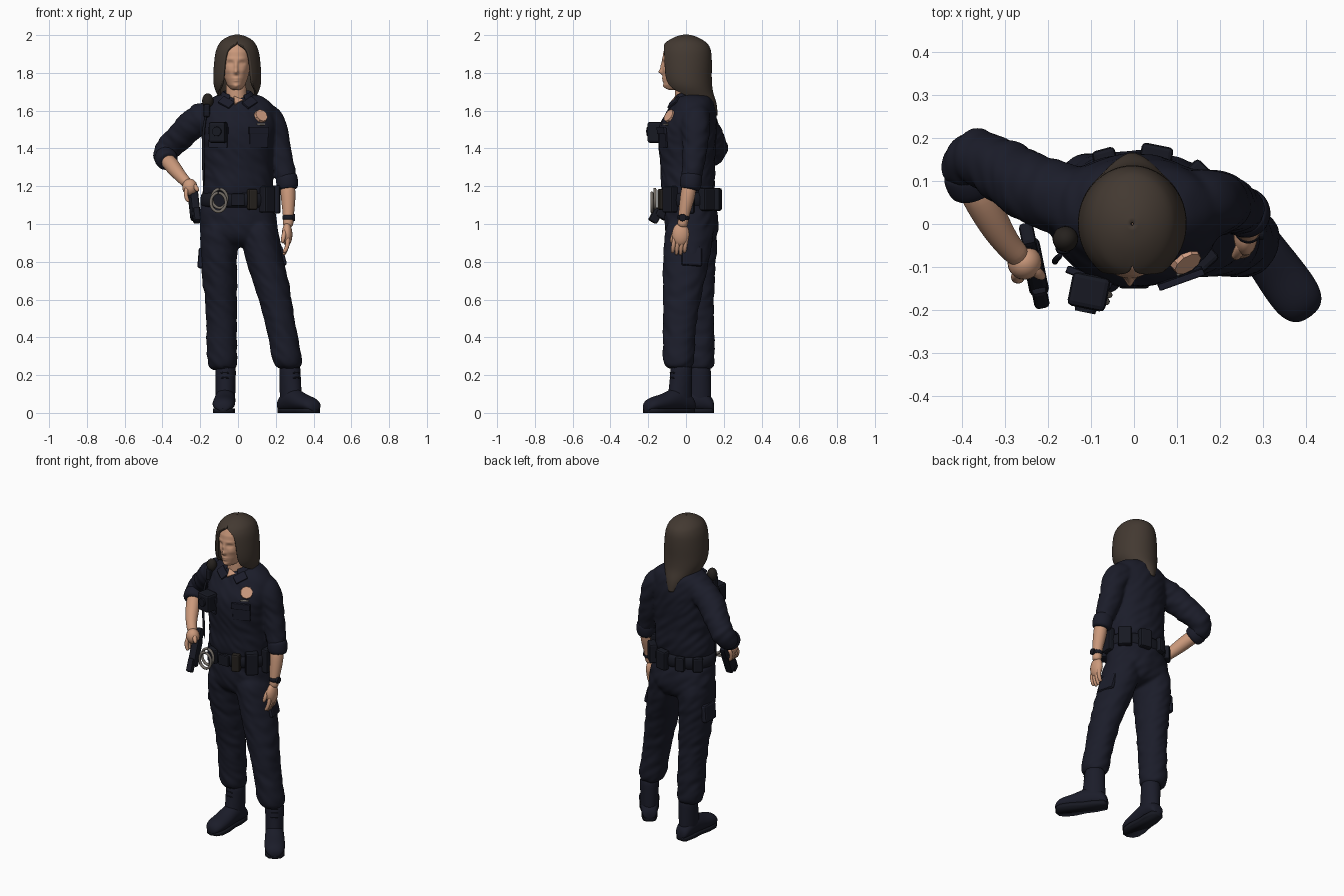
import bpy, bmesh, math
from mathutils import Vector, Matrix, noise
from math import sin, cos, pi, radians

def material(name, *rgb):
    m = bpy.data.materials.new(name)
    m.diffuse_color = (*rgb, 1)
    return m

NAVY = material("navy cloth", 0.0108, 0.0118, 0.0225)
BLACK = material("black gear", 0.0085, 0.0095, 0.016)
BELT = material("dark brown leather", 0.019, 0.0155, 0.013)
SKIN = material("skin", 0.60, 0.32, 0.20)
HAIR = material("brown hair", 0.056, 0.041, 0.031)
METAL = material("dull metal", 0.17, 0.15, 0.13)
COPPER = material("copper badge", 0.66, 0.35, 0.23)
turn = lambda a, axis: Matrix.Rotation(a, 4, axis)

def finish(name, bm, mat, smooth=True, sub=0, at=Matrix()):
    bm.transform(at)
    bmesh.ops.recalc_face_normals(bm, faces=bm.faces)
    me = bpy.data.meshes.new(name)
    bm.to_mesh(me)
    bm.free()
    me.polygons.foreach_set("use_smooth", [smooth] * len(me.polygons))
    me.materials.append(mat)
    ob = bpy.data.objects.new(name, me)
    bpy.context.collection.objects.link(ob)
    if sub:
        ob.modifiers.new("subdivide", 'SUBSURF').levels = sub
    return ob

def skin(name, rings, mat, sub=2, closed=True):
    """Bridge rings of points; closed rings get end caps."""
    bm = bmesh.new()
    rows = [[bm.verts.new(p) for p in r] for r in rings]
    n = len(rows[0])
    for a, b in zip(rows, rows[1:]):
        for i in range(n if closed else n - 1):
            j = (i + 1) % n
            bm.faces.new((a[i], a[j], b[j], b[i]))
    if closed:
        bm.faces.new(rows[0])
        bm.faces.new(rows[-1])
    else:
        bmesh.ops.remove_doubles(bm, verts=bm.verts, dist=0.0005)
    return finish(name, bm, mat, True, sub)

def loft(name, rings, mat, n=20, sub=2):
    """Stack of level ovals: (cx, cy, z, rx, ry)."""
    ts = [2 * pi * i / n for i in range(n)]
    return skin(name, [[(cx + rx * sin(t), cy - ry * cos(t), z) for t in ts] for cx, cy, z, rx, ry in rings], mat, sub)

def tube(name, pts, mat, n=12, sub=1):
    """Round limb through (x, y, z, radius)."""
    ps, u, rings = [Vector(p[:3]) for p in pts], None, []
    for i, p in enumerate(ps):
        t = (ps[min(i + 1, len(ps) - 1)] - ps[max(i - 1, 0)]).normalized()
        u = (t.orthogonal() if u is None else u - t * u.dot(t)).normalized()
        rings.append([p + pts[i][3] * (u * cos(k * 2 * pi / n) + t.cross(u) * sin(k * 2 * pi / n)) for k in range(n)])
    return skin(name, rings, mat, sub)

def ball(name, loc, size, mat):
    bm = bmesh.new()
    bmesh.ops.create_uvsphere(bm, u_segments=20, v_segments=12, radius=1)
    return finish(name, bm, mat, at=Matrix.Translation(loc) @ Matrix.Diagonal((*size, 1)))

def box(name, loc, size, mat, rot=Matrix(), bevel=0.01):
    bm = bmesh.new()
    bmesh.ops.create_cube(bm, size=1, matrix=Matrix.Diagonal((*size, 1)))
    bmesh.ops.bevel(bm, geom=bm.edges[:], offset=bevel, segments=2, affect='EDGES', profile=0.5)
    return finish(name, bm, mat, False, at=Matrix.Translation(loc) @ rot)

def disc(name, loc, r, depth, mat, rot, sides=24):
    bm = bmesh.new()
    bmesh.ops.create_cone(bm, cap_ends=True, segments=sides, radius1=r, radius2=r * 0.92, depth=depth)
    return finish(name, bm, mat, False, at=Matrix.Translation(loc) @ rot)

def front(x, z):
    """Point and facing rotation (local z outward, y up) on the front surface."""
    bpy.context.view_layer.update()
    _, loc, nor, *_ = bpy.context.scene.ray_cast(bpy.context.evaluated_depsgraph_get(), (x, -1, z), (0, 1, 0))
    xa = Vector((0, 0, 1)).cross(nor).normalized()
    return loc, Matrix((xa, nor.cross(xa), nor)).transposed().to_4x4()

def cloth(parts):
    """Fuse parts into one garment, soften the joins and add gentle folds."""
    bpy.ops.object.select_all(action='DESELECT')
    for p in parts:
        p.select_set(True)
    bpy.context.view_layer.objects.active = ob = parts[0]
    bpy.ops.object.convert(target='MESH')
    bpy.ops.object.join()
    ob.modifiers.new("fuse", 'REMESH').voxel_size = .009
    ob.modifiers.new("soften", 'SMOOTH').iterations = 9
    bpy.ops.object.convert(target='MESH')
    for v, (co, no) in zip(ob.data.vertices, [(v.co.copy(), v.normal.copy()) for v in ob.data.vertices]):
        v.co = co + no * (.002 + .006 * noise.noise(Vector((co.x * 13, co.y * 13, co.z * 24 + co.x * 20))))
    ob.data.polygons.foreach_set("use_smooth", [True] * len(ob.data.polygons))

# shirt with sleeves
cloth([loft("shirt", [(0, .01, 1.13, .18, .125), (0, .01, 1.17, .19, .139), (0, .01, 1.23, .187, .146), (0, .01, 1.31, .181, .142),
                      (.002, .005, 1.42, .191, .154), (.002, .007, 1.5, .198, .158), (0, .022, 1.57, .207, .14),
                      (0, .036, 1.63, .192, .117), (-.002, .042, 1.668, .15, .096), (-.005, .04, 1.69, .085, .07)], NAVY),
       tube("right_sleeve", [(-.10, .05, 1.565, .07), (-.16, .055, 1.575, .085), (-.22, .075, 1.55, .084), (-.285, .11, 1.485, .076),
                             (-.345, .15, 1.425, .07), (-.38, .165, 1.39, .065), (-.392, .14, 1.365, .062),
                             (-.385, .1, 1.345, .056)], NAVY, 16, 2),
       tube("left_sleeve", [(.09, .05, 1.56, .07), (.145, .05, 1.572, .084), (.183, .05, 1.535, .079), (.203, .05, 1.46, .07),
                            (.22, .045, 1.37, .063), (.246, .032, 1.28, .057), (.262, .025, 1.21, .052)], NAVY, 16, 2)])
# trousers
cloth([loft("trousers", [(0, .015, 1.18, .18, .125), (0, .02, 1.10, .196, .132), (0, .03, 1.02, .209, .144),
                         (.002, .032, .95, .208, .142), (.003, .03, .9, .16, .11), (0, .03, .875, .05, .06)], NAVY),
       loft("right_leg", [(-.10, .03, 1.04, .09, .13), (-.105, .035, .92, .1, .133), (-.102, .04, .78, .095, .117),
                          (-.092, .05, .62, .085, .095), (-.087, .06, .5, .081, .088), (-.086, .068, .38, .078, .082),
                          (-.085, .07, .29, .081, .082), (-.082, .072, .25, .078, .077), (-.08, .075, .225, .058, .058)], NAVY),
       loft("left_leg", [(.10, .02, 1.04, .095, .13), (.114, .015, .92, .106, .133), (.152, -.003, .77, .098, .118),
                         (.19, -.02, .63, .089, .102), (.213, -.03, .53, .082, .092), (.238, -.037, .4, .077, .083),
                         (.258, -.04, .3, .08, .082), (.265, -.038, .255, .078, .078), (.27, -.03, .23, .058, .058)], NAVY)])
box("right_thigh_pocket", (-.194, .05, .82), (.035, .11, .11), NAVY, turn(.08, 'Y'), .012)
box("left_thigh_pocket", (.224, .03, .83), (.03, .11, .11), NAVY, turn(-.27, 'Y') @ turn(.2, 'Z'), .012)

# boots: shaft, foot, sole and laces, turned about the ankle
for side, x, y, a in (("right", -.066, .072, -.06), ("left", .275, -.025, .62)):
    foot = [[(w * sin(t), fy, .006 + (h - .006) * (.5 + .5 * cos(t))) for t in (2 * pi * k / 14 for k in range(14))]
            for fy, w, h in ((.078, .027, .055), (.063, .047, .09), (0, .054, .14), (-.06, .057, .13), (-.12, .061, .1),
                             (-.18, .062, .088), (-.217, .05, .072), (-.235, .024, .045))]
    half = [(.037, .062), (.047, 0), (.046, -.06), (.057, -.13), (.055, -.19), (.036, -.222), (0, -.234)]
    loop = half + [(-p, q) for p, q in half[-2::-1]] + [(-.02, .075), (.02, .075)]
    parts = [loft(side + "_boot_shaft", [(0, 0, .27, .057, .06), (0, 0, .2, .055, .061), (0, -.005, .13, .053, .067),
                                         (0, -.01, .06, .052, .074), (0, -.01, .02, .047, .063)], NAVY),
             skin(side + "_boot_foot", foot, NAVY),
             skin(side + "_boot_sole", [[(p, q, z) for p, q in loop] for z in (0, .012, .024)], BLACK, 0)]
    for z in (.157, .184, .211, .238):
        parts.append(tube(side + "_lace", [(-.025, -.057, z, .004), (0, -.065, z + .004, .004), (.025, -.057, z, .004)], BLACK, 6))
    for p in parts:
        p.data.transform(Matrix.Translation((x, y, 0)) @ turn(a, 'Z'))

# rolled cuffs, forearms and watch
tube("right_cuff", [(-.391, .13, 1.36, .05), (-.388, .122, 1.357, .063), (-.373, .08, 1.335, .061), (-.37, .072, 1.33, .045)], NAVY, 16, 2)
tube("right_forearm", [(-.385, .11, 1.35, .042), (-.35, .045, 1.31, .043), (-.315, -.02, 1.265, .036),
                       (-.285, -.06, 1.232, .03), (-.262, -.08, 1.21, .03)], SKIN, 14, 2)
tube("left_cuff", [(.254, .03, 1.265, .048), (.256, .03, 1.255, .061), (.264, .022, 1.19, .059), (.265, .02, 1.18, .042)], NAVY, 16, 2)
tube("left_forearm", [(.262, .022, 1.23, .042), (.266, .008, 1.14, .041), (.267, -.008, 1.07, .032), (.266, -.015, 1.02, .028),
                      (.264, -.02, .98, .03)], SKIN, 14, 2)
tube("watch_strap", [(.267, -.012, 1.047, .025), (.267, -.012, 1.045, .034), (.266, -.015, 1.022, .033), (.266, -.015, 1.02, .025)], BLACK, 16)
disc("watch_face", (.297, -.018, 1.034), .02, .012, BLACK, turn(pi / 2, 'Y'))

# hands
ball("left_palm", (.26, -.028, .945), (.028, .046, .062), SKIN)
ball("right_palm", (-.255, -.09, 1.195), (.04, .04, .045), SKIN)
for y, low in ((-.062, .848), (-.041, .834), (-.02, .833), (.001, .85)):
    tube("left_finger", [(.264, y + .004, .94, .0125), (.264, y - .004, .89, .0125), (.252, y - .008, .86, .0115),
                         (.24, y - .01, low, .009)], SKIN, 10)
    f = y - .063
    tube("right_finger", [(-.268, f + .015, 1.20, .012), (-.278, f, 1.165, .0125), (-.273, f - .004, 1.135, .0115),
                          (-.26, f - .004, 1.115, .009)], SKIN, 10)
tube("left_thumb", [(.255, -.04, .98, .015), (.242, -.07, .94, .014), (.234, -.078, .895, .01)], SKIN, 10)
tube("right_thumb", [(-.25, -.09, 1.215, .016), (-.225, -.115, 1.2, .014), (-.21, -.125, 1.17, .011)], SKIN, 10)

# neck and face, with features pushed out of a fine grid
tube("neck", [(-.005, .01, 1.58, .062), (-.007, -.003, 1.64, .06), (-.01, -.002, 1.70, .055), (-.01, -.01, 1.78, .055)], SKIN, 16)
PROFILE = [(1.708, .015, .055), (1.716, .032, .075), (1.735, .047, .088), (1.77, .061, .092), (1.81, .071, .095),
           (1.86, .078, .096), (1.91, .08, .09), (1.945, .066, .076), (1.965, .03, .04)]
FEATURES = [(0, 1.805, .011, .012, .021), (0, 1.832, .008, .025, .012), (0, 1.772, .02, .005, .007),
            (0, 1.759, .016, .005, .006), (0, 1.728, .016, .01, .007)]
for s in (-1, 1):
    FEATURES += [(s * .031, 1.852, .017, .009, -.013), (s * .031, 1.874, .024, .006, .005),
                 (s * .031, 1.851, .009, .005, .006), (s * .042, 1.815, .018, .016, .005)]

def face_point(t, z, w, d):
    x = w * sin(t)
    push = sum(amp * math.exp(-((x - fx) / sx) ** 2 - ((z - fz) / sz) ** 2) for fx, fz, sx, sz, amp in FEATURES)
    return (x - .01, -.03 - d * cos(t) - (push if cos(t) > 0 else 0), z)

levels = [Vector(p).lerp(Vector(q), k / 6) for p, q in zip(PROFILE, PROFILE[1:]) for k in range(6)]
skin("face", [[face_point(2 * pi * i / 72, *v) for i in range(72)] for v in levels], SKIN, 1)

# hair: shell open at the face, tapering down the back
rows = [(2.004, 0, .004, .004, 180), (1.996, 0, .045, .05, 180), (1.975, 0, .08, .09, 180), (1.956, 0, .097, .115, 178),
        (1.942, 0, .104, .124, 162), (1.925, 0, .111, .131, 153), (1.90, 0, .118, .136, 148), (1.84, 0, .125, .138, 145),
        (1.78, 0, .128, .136, 144), (1.725, .008, .126, .131, 139), (1.69, .015, .114, .13, 105), (1.65, .028, .092, .132, 75),
        (1.61, .036, .075, .13, 55), (1.575, .042, .05, .125, 35)]
hair = skin("hair", [[(-.004 + rx * sin(radians(b * k / 16)), cy + ry * cos(radians(b * k / 16)), z) for k in range(-16, 17)]
                     for z, cy, rx, ry, b in rows], HAIR, 2, False)
sol = hair.modifiers.new("thickness", 'SOLIDIFY')
sol.thickness, sol.offset = .014, -1

# collar band, open neck and two collar points
collar = skin("collar", [[(-.005 + r * sin(radians(a)), cy + 1.02 * r * cos(radians(a)), z - drop * (abs(a) / 150) ** 3)
                          for a in range(-150, 151, 10)]
                         for z, r, cy, drop in ((1.66, .068, .02, .02), (1.708, .068, .015, .02), (1.711, .077, .015, .03),
                                                (1.675, .1, .02, .04))], NAVY, 1, False)
collar.modifiers.new("thickness", 'SOLIDIFY').thickness = .008
p, r = front(-.004, 1.655)
disc("open_neck", p, .034, .009, SKIN, r @ turn(-pi / 2, 'Z'), 3)
for s in (-1, 1):
    p, r = front(s * .062, 1.642)
    box("collar_point", p, (.075, .05, .018), NAVY, r @ turn(s * .6, 'Z'), .005)

# shirt front: pockets, flaps, badge, name bar
for name, x, z, w, h, t, m in (("pocket", -.105, 1.455, .105, .10, .01, NAVY), ("pocket_flap", -.105, 1.495, .112, .038, .016, NAVY),
                               ("pocket", .11, 1.455, .105, .10, .01, NAVY), ("pocket_flap", .11, 1.495, .112, .038, .016, NAVY),
                               ("name_bar", .12, 1.527, .05, .009, .014, METAL)):
    p, r = front(x, z)
    box(name, p, (w, h, t), m, r, .003)
p, r = front(.122, 1.572)
disc("badge", p, .038, .016, COPPER, r, 10)

# chest camera, shoulder microphone and cord
box("chest_camera", (-.105, -.158, 1.485), (.09, .08, .11), BLACK, turn(-.2, 'Z'), .012)
disc("camera_lens", (-.113, -.2, 1.49), .026, .012, BLACK, turn(-.2, 'Z') @ turn(pi / 2, 'X'))
ball("microphone", (-.16, -.035, 1.652), (.03, .03, .04), BELT)
box("microphone_clip", (-.165, -.05, 1.60), (.035, .04, .07), BLACK)
tube("microphone_cord", [(-.168, -.07, 1.58, .008), (-.185, -.085, 1.5, .008), (-.185, -.09, 1.40, .008), (-.18, -.08, 1.18, .008)], BLACK, 8)

# belt with buckle and pouches placed by angle from the front
loft("belt", [(0, .015, 1.085, .18, .13), (0, .015, 1.09, .203, .149), (0, .015, 1.165, .2, .15), (0, .015, 1.17, .18, .13)], BLACK, 32, 1)
box("belt_buckle", (0, -.14, 1.128), (.07, .02, .065), BLACK, bevel=.006)
for name, deg, w, h, d, m in (("magazine_pouch", 22, .05, .11, .045, BELT), ("side_pouch", 50, .075, .14, .055, BLACK),
                              ("radio_pouch", 88, .07, .15, .045, BLACK), ("hip_pouch", 128, .08, .12, .05, BLACK),
                              ("back_pouch", 165, .075, .12, .045, BLACK), ("small_pouch", 200, .055, .09, .035, BLACK),
                              ("rear_pouch", 232, .06, .09, .035, BLACK), ("cuff_case", -28, .075, .09, .035, BLACK)):
    a = radians(deg)
    box(name, (.202 * sin(a), .015 - .152 * cos(a), 1.13), (w, d, h), m, turn(math.atan2(sin(a) / .202, cos(a) / .152), 'Z'))

# handcuffs, then holster and pistol grip at the right hip
for x, y, z in ((-.098, -.165, 1.135), (-.104, -.181, 1.115)):
    tube("handcuff", [(x + .04 * sin(i * pi / 14), y, z + .05 * cos(i * pi / 14), .009) for i in range(29)], METAL, 8)
T = turn(.2, 'Z') @ turn(-.5, 'X')
box("holster", (-.232, -.10, 1.10), (.046, .075, .16), BLACK, T, .012)
box("holster_tip", (-.22, -.16, 1.045), (.036, .05, .08), BLACK, T)
box("pistol_grip", (-.245, -.04, 1.185), (.034, .06, .085), BLACK, T)
